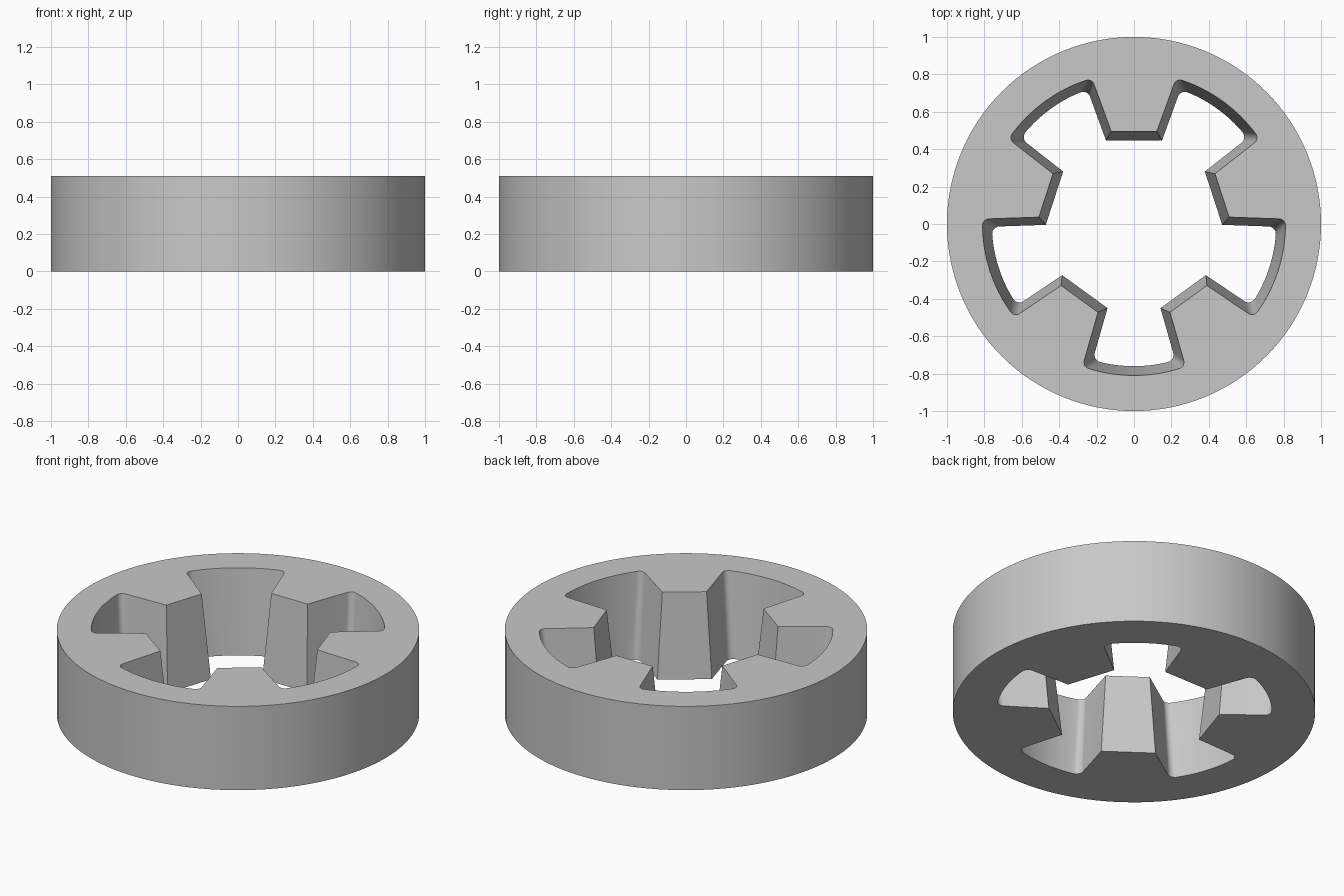
import bpy
import bmesh
from math import cos, sin, tau, atan2, radians, sqrt
from mathutils import Vector, Matrix

HEIGHT = 0.51
TEETH = 5
FLANK = radians(20)

if "Cube" in bpy.data.objects:
    bpy.data.objects.remove(bpy.data.objects["Cube"])


def polar(radius, angle):
    return Vector((radius * cos(angle), radius * sin(angle)))


def half_tooth(tip, outer, fillet, steps=8):
    """Right half of the tooth on +y: tip corner, root fillet, half the gap arc."""
    along = Vector((sin(FLANK), cos(FLANK)))
    into_gap = Vector((cos(FLANK), -sin(FLANK)))
    start = tip + into_gap * fillet
    b = start.dot(along)
    reach = -b + sqrt(b * b - start.length_squared + (outer - fillet) ** 2)
    centre = start + along * reach
    a0 = atan2(-into_gap.y, -into_gap.x)
    a1 = atan2(centre.y, centre.x)
    a2 = tau / 4 - tau / (2 * TEETH)
    points = [tip]
    points += [centre + polar(fillet, a0 + (a1 - a0) * i / steps) for i in range(steps + 1)]
    points += [polar(outer, a1 + (a2 - a1) * i / steps) for i in range(1, steps + 1)]
    return points


def hole_outline(tip, outer, fillet):
    right = half_tooth(Vector(tip), outer, fillet)
    left = [Vector((-p.x, p.y)) for p in reversed(right[:-1])]
    return [Matrix.Rotation(-tau * k / TEETH, 2) @ p
            for k in range(TEETH) for p in left + right]


def add_loop(bm, points, z):
    verts = [bm.verts.new((p.x, p.y, z)) for p in points]
    edges = [bm.edges.new((verts[i - 1], verts[i])) for i in range(len(verts))]
    return verts, edges


def wall(bm, low, high):
    for i in range(len(low)):
        bm.faces.new((low[i - 1], low[i], high[i], high[i - 1]))


# Ring body: round rim outside, drafted toothed hole inside
bm = bmesh.new()
circle = [polar(1, tau * i / 128) for i in range(128)]
rim_low, rim_low_edges = add_loop(bm, circle, 0)
rim_high, rim_high_edges = add_loop(bm, circle, HEIGHT)
hole_low, hole_low_edges = add_loop(bm, hole_outline((0.15, 0.447), 0.76, 0.04), 0)
hole_high, hole_high_edges = add_loop(bm, hole_outline((0.122, 0.495), 0.81, 0.035), HEIGHT)

# Flat bottom and top around the hole
for edges, normal in ((rim_low_edges + hole_low_edges, (0, 0, -1)),
                      (rim_high_edges + hole_high_edges, (0, 0, 1))):
    bmesh.ops.triangle_fill(bm, edges=edges, use_beauty=True, normal=normal)
wall(bm, rim_low, rim_high)
wall(bm, hole_low, hole_high)
bmesh.ops.recalc_face_normals(bm, faces=bm.faces)

mesh = bpy.data.meshes.new("toothed_ring")
bm.to_mesh(mesh)
bm.free()
ring = bpy.data.objects.new("toothed_ring", mesh)
bpy.context.collection.objects.link(ring)

# Plain grey finish
grey = bpy.data.materials.new("light_grey")
grey.use_nodes = True
colour = (0.58, 0.58, 0.58, 1)
grey.diffuse_color = colour
grey.node_tree.nodes["Principled BSDF"].inputs["Base Color"].default_value = colour
mesh.materials.append(grey)

# Smooth curves, crisp edges
bpy.ops.object.select_all(action="DESELECT")
ring.select_set(True)
bpy.context.view_layer.objects.active = ring
bpy.ops.object.shade_smooth_by_angle(angle=radians(30))
